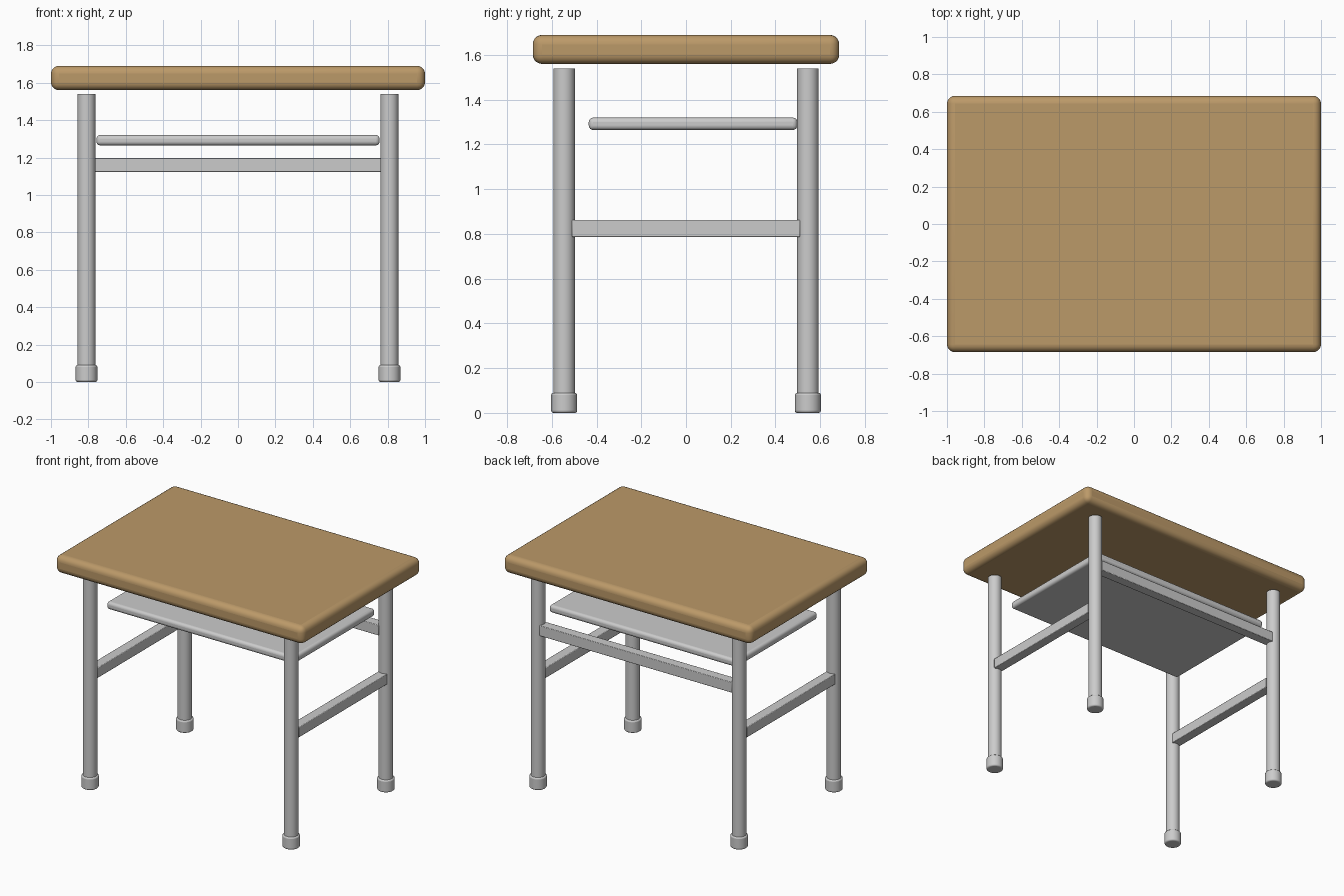
import bpy, math

if "Cube" in bpy.data.objects:
    bpy.data.objects.remove(bpy.data.objects["Cube"])

wood = bpy.data.materials.new("wood")
wood.diffuse_color = (0.50, 0.32, 0.14, 1)
wood.use_nodes = True
wood.node_tree.nodes["Principled BSDF"].inputs["Base Color"].default_value = wood.diffuse_color


def finish(ob, name, bevel, segments):
    ob.name = name
    bpy.ops.object.transform_apply(location=False, rotation=False, scale=True)
    if bevel:
        mod = ob.modifiers.new("soft_edges", 'BEVEL')
        mod.width = bevel
        mod.segments = segments
        mod.limit_method = 'ANGLE'
        mod.angle_limit = math.radians(40)
    bpy.ops.object.shade_smooth_by_angle(angle=math.radians(35))
    return ob


def box(name, lo, hi, bevel=0, segments=2):
    bpy.ops.mesh.primitive_cube_add(size=1, location=[(a + b) / 2 for a, b in zip(lo, hi)])
    ob = bpy.context.object
    ob.scale = [b - a for a, b in zip(lo, hi)]
    return finish(ob, name, bevel, segments)


def tube(name, x, y, z0, z1, r, bevel=0):
    bpy.ops.mesh.primitive_cylinder_add(vertices=32, radius=r, depth=z1 - z0,
                                        location=(x, y, (z0 + z1) / 2))
    return finish(bpy.context.object, name, bevel, 3)


# wooden top
top = box("desk_top", (-1, -0.685, 1.56), (1, 0.685, 1.69), 0.042, 5)
top.data.materials.append(wood)

# book shelf under the top
box("book_shelf", (-0.757, -0.435, 1.265), (0.757, 0.498, 1.32), 0.02, 4)

# legs with foot caps
for sx, side in ((-1, "left"), (1, "right")):
    for sy, end in ((-1, "front"), (1, "back")):
        x, y = sx * 0.81, sy * 0.545
        tube(f"{end}_{side}_leg", x, y, 0.03, 1.54, 0.048)
        tube(f"{end}_{side}_foot_cap", x, y, 0, 0.09, 0.058, 0.01)

    # side rails
    box(f"{side}_side_rail", (sx * 0.81 - 0.036, -0.51, 0.787),
        (sx * 0.81 + 0.036, 0.51, 0.862), 0.004)

# back rail
box("back_rail", (-0.775, 0.509, 1.122), (0.775, 0.581, 1.198), 0.004)
